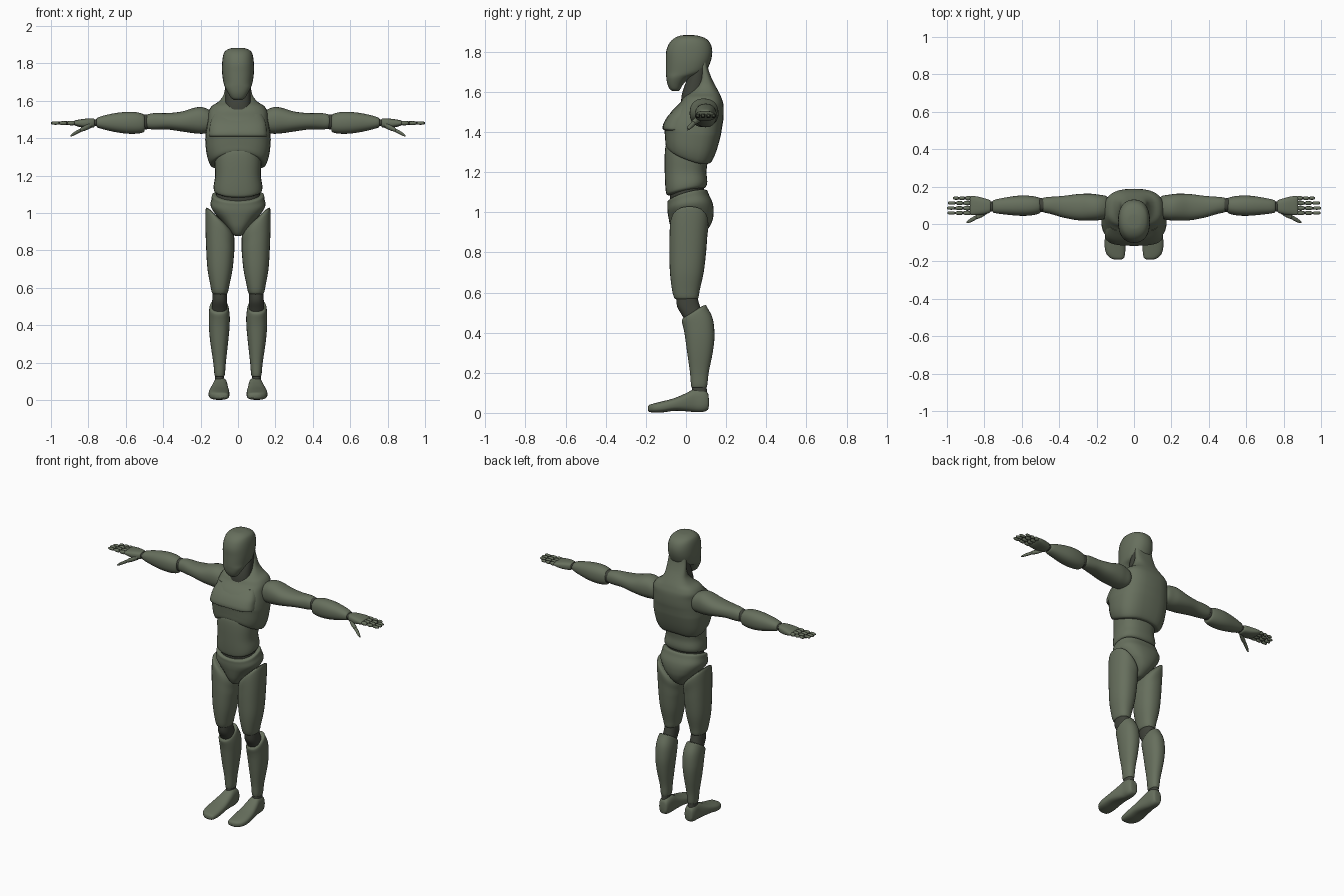
import bpy, bmesh, math
from mathutils import Vector


def material(name, rgb):
    m = bpy.data.materials.new(name)
    m.diffuse_color = (*rgb, 1)
    return m


GREEN = material("olive_green", (0.135, 0.16, 0.11))
DARK = material("dark_joint", (0.05, 0.055, 0.042))
AXES = {"x": lambda t, u, v: (t, u, v),
        "y": lambda t, u, v: (u, t, v),
        "z": lambda t, u, v: (u, v, t)}


def refine(rings, steps):
    """Smooth curve through the rings, spaced by chord length."""
    P = [Vector(r) for r in rings]
    k = [0.0]
    for a, b in zip(P, P[1:]):
        k.append(k[-1] + max((b - a).length, 1e-5))
    n = len(P)
    T = [(P[min(i + 1, n - 1)] - P[max(i - 1, 0)]) / (k[min(i + 1, n - 1)] - k[max(i - 1, 0)])
         for i in range(n)]
    out = []
    for i in range(n - 1):
        d = k[i + 1] - k[i]
        for j in range(steps):
            s = j / steps
            out.append(P[i] * (2*s**3 - 3*s*s + 1) + T[i] * d * (s**3 - 2*s*s + s)
                       + P[i + 1] * (3*s*s - 2*s**3) + T[i + 1] * d * (s**3 - s*s))
    return out + [P[-1]]


def loft(name, rings, axis="z", mat=GREEN, power=2.3, side=1, bend=None, seg=28, steps=4):
    """Rings are (t, u min, u max, v min, v max) along the axis."""
    bm = bmesh.new()
    loops = []
    for t, u0, u1, v0, v1 in refine(rings, steps):
        loop = []
        for i in range(seg):
            a = 2 * math.pi * i / seg
            c, s = math.cos(a), math.sin(a)
            c = math.copysign(abs(c) ** (2 / power), c)
            s = math.copysign(abs(s) ** (2 / power), s)
            p = Vector(AXES[axis](t, (u0 + u1) / 2 + c * (u1 - u0) / 2,
                                  (v0 + v1) / 2 + s * (v1 - v0) / 2))
            if bend:
                p.z += bend(p)
            p.x *= side
            loop.append(bm.verts.new(p))
        loops.append(loop)
    for a, b in zip(loops, loops[1:]):
        for i in range(seg):
            j = (i + 1) % seg
            bm.faces.new((a[i], a[j], b[j], b[i]))
    bm.faces.new(loops[0])
    bm.faces.new(loops[-1])
    bmesh.ops.recalc_face_normals(bm, faces=bm.faces)
    me = bpy.data.meshes.new(name)
    bm.to_mesh(me)
    bm.free()
    me.materials.append(mat)
    for f in me.polygons:
        f.use_smooth = True
    me.set_sharp_from_angle(angle=math.radians(38))
    ob = bpy.data.objects.new(name, me)
    bpy.context.collection.objects.link(ob)
    return ob


def sym(rows):
    """Expand (z, half width, y min, y max) to full rings."""
    return [(z, -w, w, a, b) for z, w, a, b in rows]


def fade(z, start, end):
    return min(1, max(0, (z - start) / (end - start)))


# Head and neck
loft("head", sym([(1.605, .022, -.07, -.035), (1.615, .036, -.082, -.028), (1.64, .052, -.093, -.012),
                  (1.67, .068, -.098, .02), (1.70, .078, -.10, .095), (1.75, .085, -.10, .122),
                  (1.80, .085, -.099, .131), (1.84, .08, -.085, .122), (1.865, .069, -.062, .10),
                  (1.88, .042, -.03, .06), (1.883, .015, -.005, .03)]))
loft("neck", sym([(1.50, .075, -.025, .08), (1.58, .068, -.022, .09), (1.65, .066, .0, .10),
                  (1.72, .066, .03, .105)]), mat=DARK)

# Chest shell, continuing into the back of the neck
loft("chest", sym([(1.285, .125, -.085, .105), (1.295, .145, -.10, .125), (1.34, .166, -.104, .15),
                   (1.40, .175, -.108, .173), (1.42, .174, -.112, .178), (1.46, .168, -.10, .186),
                   (1.51, .16, -.066, .188), (1.545, .157, -.03, .185), (1.572, .14, -.012, .176),
                   (1.595, .105, .015, .166), (1.63, .078, .05, .147), (1.67, .069, .07, .127),
                   (1.72, .064, .07, .11), (1.76, .06, .07, .105)]), power=2.7,
     bend=lambda p: fade(p.z, 1.44, 1.30) * (-.36 * p.y - 1.4 * p.x ** 2))
# Pectoral plate edge across the front
loft("pectoral_plate", sym([(1.408, .150, -.104, .02), (1.415, .156, -.116, .02), (1.44, .155, -.113, .03),
                            (1.48, .15, -.09, .04), (1.53, .13, -.042, .05)]), power=3)

# Abdomen, waist and pelvis
loft("abdomen", sym([(1.10, .105, -.085, .085), (1.11, .127, -.098, .10), (1.14, .13, -.103, .106),
                     (1.20, .122, -.106, .102), (1.27, .125, -.106, .107), (1.31, .122, -.10, .105),
                     (1.33, .11, -.085, .09)]), power=2.5,
     bend=lambda p: fade(p.z, 1.2, 1.1) * (.2 * p.y + .6 * p.x ** 2) - fade(p.z, 1.2, 1.3) * .25 * p.y)
loft("waist_joint", sym([(1.03, .115, -.078, .085), (1.08, .118, -.08, .09), (1.14, .115, -.08, .09)]),
     mat=DARK)
loft("pelvis", sym([(.878, .015, -.035, .04), (.885, .028, -.055, .07), (.92, .056, -.075, .112),
                    (.96, .09, -.085, .132), (1.0, .128, -.091, .138), (1.03, .147, -.093, .132),
                    (1.06, .142, -.093, .115), (1.08, .138, -.092, .105), (1.087, .125, -.08, .09)]),
     power=2.5, bend=lambda p: fade(p.z, .98, 1.08) * (.28 * p.y + .8 * p.x ** 2))

for s, tag in ((-1, "right"), (1, "left")):
    # Legs
    loft(tag + "_thigh", [(.565, .068, .125, -.045, .05), (.572, .056, .138, -.058, .061),
                          (.61, .047, .147, -.069, .068), (.70, .029, .163, -.08, .088),
                          (.80, .02, .17, -.083, .10), (.88, .02, .174, -.082, .106),
                          (.94, .02, .174, -.079, .112), (.963, .026, .169, -.07, .105),
                          (.972, .05, .15, -.04, .075)], side=s,
         bend=lambda p: fade(p.z, .78, .95) * .95 * (p.x - .10))
    loft(tag + "_knee", [(.45, .06, .138, .0, .085), (.49, .058, .14, -.022, .085),
                         (.53, .058, .138, -.044, .07), (.58, .06, .135, -.048, .055)],
         mat=DARK, side=s)
    loft(tag + "_shin", [(.125, .078, .118, .032, .098), (.132, .071, .125, .026, .105),
                         (.20, .065, .132, .02, .113), (.30, .054, .147, .006, .133),
                         (.38, .046, .155, -.005, .142), (.44, .044, .156, -.014, .135),
                         (.49, .05, .153, -.021, .106), (.503, .056, .147, -.017, .098),
                         (.508, .07, .13, -.0, .08)], side=s,
         bend=lambda p: fade(p.z, .40, .50) * .6 * (p.y - .04))
    loft(tag + "_ankle", [(.09, .073, .124, .028, .105), (.145, .076, .121, .03, .102)],
         mat=DARK, side=s)
    loft(tag + "_foot", [(.114, .08, .11, .035, .07), (.108, .066, .122, .015, .10),
                         (.085, .059, .13, .005, .117), (.045, .056, .133, .004, .12),
                         (.0, .052, .143, .008, .098), (-.06, .047, .154, .01, .073),
                         (-.12, .046, .157, .002, .057), (-.16, .048, .147, .002, .047),
                         (-.182, .054, .125, .005, .04), (-.19, .066, .105, .012, .031)],
         axis="y", power=2.7, side=s)

    # Arms
    loft(tag + "_upper_arm", [(.13, .05, .13, 1.45, 1.53), (.15, .03, .15, 1.43, 1.55),
                              (.19, .02, .157, 1.424, 1.566), (.23, .018, .162, 1.426, 1.564),
                              (.30, .02, .16, 1.436, 1.543), (.38, .035, .15, 1.447, 1.534),
                              (.45, .055, .145, 1.447, 1.534), (.485, .063, .14, 1.452, 1.527),
                              (.492, .075, .127, 1.465, 1.515)], axis="x", side=s)
    loft(tag + "_elbow", [(.465, .07, .134, 1.453, 1.525), (.495, .065, .138, 1.447, 1.528),
                          (.53, .068, .136, 1.452, 1.52)], axis="x", mat=DARK, side=s)
    loft(tag + "_forearm", [(.498, .07, .128, 1.448, 1.512), (.505, .057, .14, 1.432, 1.528),
                            (.55, .046, .15, 1.424, 1.54), (.61, .044, .152, 1.426, 1.54),
                            (.68, .05, .143, 1.438, 1.53), (.75, .06, .128, 1.457, 1.511),
                            (.757, .07, .118, 1.467, 1.5)], axis="x", side=s)
    loft(tag + "_wrist", [(.735, .066, .12, 1.464, 1.503), (.785, .066, .12, 1.466, 1.5)],
         axis="x", mat=DARK, side=s)
    loft(tag + "_palm", [(.765, .07, .118, 1.466, 1.499), (.772, .06, .128, 1.458, 1.505),
                         (.81, .05, .14, 1.455, 1.505), (.85, .047, .149, 1.461, 1.5),
                         (.872, .048, .149, 1.468, 1.495), (.878, .053, .145, 1.473, 1.49)],
         axis="x", power=2.8, side=s)

    # Fingers: three segments over a slim dark core
    for n, (y, tip) in enumerate(((.059, .997), (.085, 1.0), (.112, .995), (.138, .968))):
        start = .872
        step = (tip - start) / 3
        z = 1.481
        loft(f"{tag}_finger_core_{n}", [(start - .01, y-.007, y+.007, z-.007, z+.007),
                                        (tip - .015, y-.006, y+.006, z-.006, z+.006)],
             axis="x", mat=DARK, side=s, seg=10, steps=1)
        for j in range(3):
            a, b, r = start + j * step + .002, start + (j + 1) * step - .002 * (j < 2), .0115 - .0015 * j
            loft(f"{tag}_finger_{n}_{j}", [(t, y - q, y + q, z - q, z + q) for t, q in
                                           ((a, r * .6), (a + .005, r), (b - .007, r * .95), (b, r * .5))],
                 axis="x", side=s, seg=12, steps=2)
    # Thumb, angled forward and down
    loft(tag + "_thumb_base", [(.785, .055, .085, 1.455, 1.485), (.81, .038, .067, 1.443, 1.472),
                               (.84, .026, .05, 1.434, 1.457), (.846, .03, .042, 1.436, 1.448)],
         axis="x", side=s, seg=14)
    loft(tag + "_thumb_tip", [(.838, .03, .042, 1.436, 1.45), (.844, .024, .047, 1.431, 1.452),
                              (.88, .006, .026, 1.413, 1.431), (.895, .004, .013, 1.408, 1.418)],
         axis="x", side=s, seg=14)
